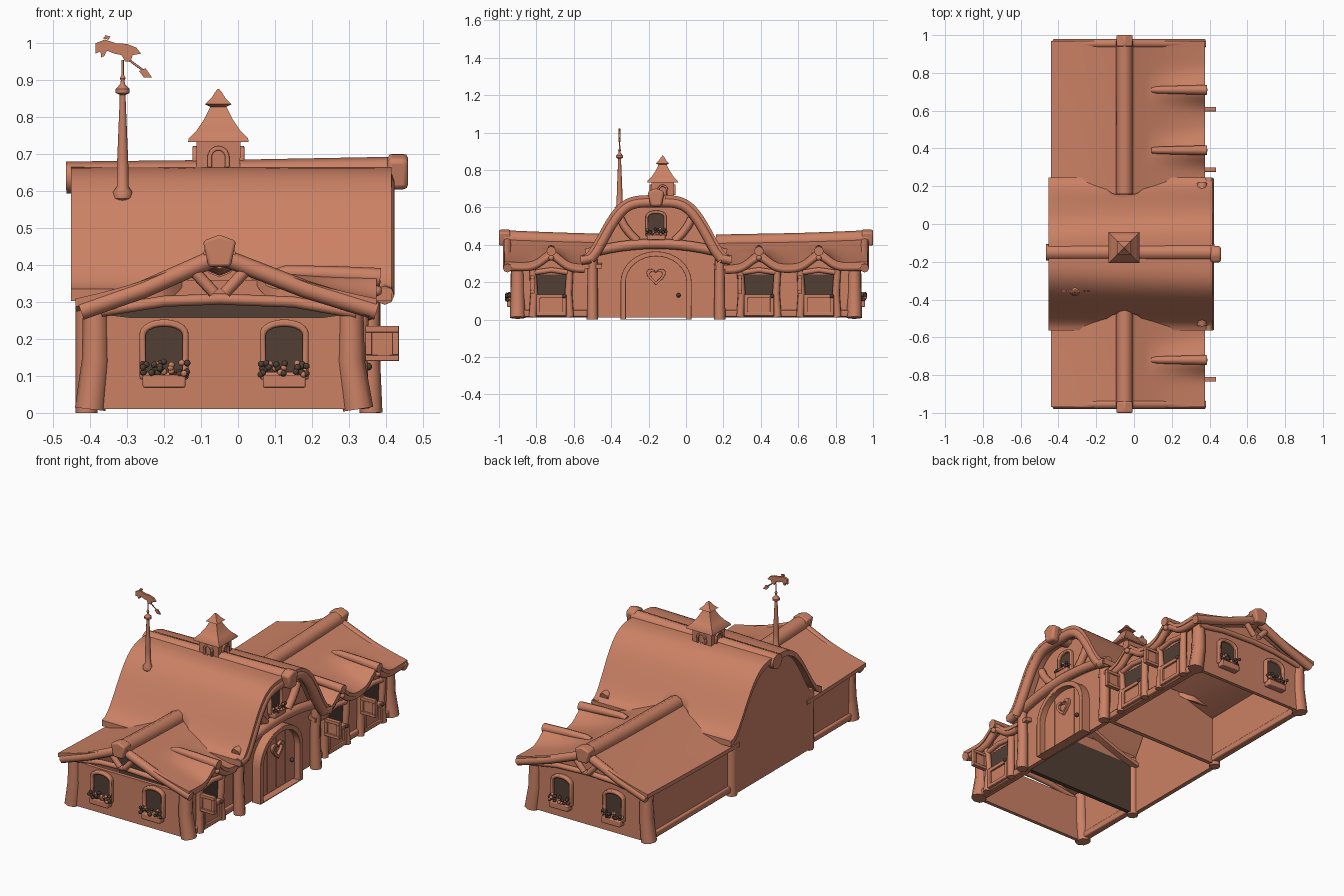
import bpy, bmesh, math, random
from mathutils import Vector

random.seed(4)
if "Cube" in bpy.data.objects:
    bpy.data.objects.remove(bpy.data.objects["Cube"])


def material(name, rgb):
    m = bpy.data.materials.new(name)
    m.use_nodes = True
    m.diffuse_color = (*rgb, 1)
    m.node_tree.nodes["Principled BSDF"].inputs["Base Color"].default_value = (*rgb, 1)
    return m


CLAY = material("terracotta", (0.60, 0.22, 0.13))
DARK = material("dark_opening", (0.085, 0.05, 0.035))


def activate(ob):
    bpy.ops.object.select_all(action="DESELECT")
    ob.select_set(True)
    bpy.context.view_layer.objects.active = ob


def finish(name, bm, mat=CLAY, bevel=0, angle=40):
    bmesh.ops.recalc_face_normals(bm, faces=bm.faces)
    me = bpy.data.meshes.new(name)
    bm.to_mesh(me)
    bm.free()
    me.materials.append(mat)
    ob = bpy.data.objects.new(name, me)
    bpy.context.collection.objects.link(ob)
    if bevel:
        b = ob.modifiers.new("soft_edges", "BEVEL")
        b.width, b.segments = bevel, 2
    activate(ob)
    bpy.ops.object.shade_smooth_by_angle(angle=math.radians(angle))


def to_world(axis, u, d, z):
    return (d, u, z) if axis == "x" else (u, d, z)


def prism(name, pts, axis, d0, d1, mat=CLAY, bevel=0):
    bm = bmesh.new()
    a, b = [[bm.verts.new(to_world(axis, u, d, z)) for u, z in pts] for d in (d0, d1)]
    bm.faces.new(a)
    bm.faces.new(b)
    for i in range(len(pts)):
        j = (i + 1) % len(pts)
        bm.faces.new((a[i], a[j], b[j], b[i]))
    finish(name, bm, mat, bevel)


def ring(name, outer, inner, axis, d0, d1, bevel=0.006):
    bm = bmesh.new()
    loops = [[bm.verts.new(to_world(axis, u, d, z)) for u, z in pts]
             for pts, d in ((outer, d0), (outer, d1), (inner, d1), (inner, d0))]
    n = len(outer)
    for k in range(4):
        p, q = loops[k], loops[(k + 1) % 4]
        for i in range(n):
            j = (i + 1) % n
            bm.faces.new((p[i], p[j], q[j], q[i]))
    finish(name, bm, CLAY, bevel)


def box(name, lo, hi, mat=CLAY, bevel=0.006):
    pts = [(lo[0], lo[2]), (hi[0], lo[2]), (hi[0], hi[2]), (lo[0], hi[2])]
    prism(name, pts, "y", lo[1], hi[1], mat, bevel)


def tube(name, pts, r, ends=(1, 1)):
    cu = bpy.data.curves.new(name, "CURVE")
    cu.dimensions, cu.bevel_depth, cu.bevel_resolution, cu.use_fill_caps = "3D", r, 2, True
    sp = cu.splines.new("POLY")
    sp.points.add(len(pts) - 1)
    for i, (p, co) in enumerate(zip(sp.points, pts)):
        p.co = (*co, 1)
        p.radius = ends[0] + (ends[1] - ends[0]) * i / (len(pts) - 1)
    cu.materials.append(CLAY)
    ob = bpy.data.objects.new(name, cu)
    bpy.context.collection.objects.link(ob)
    activate(ob)
    bpy.ops.object.convert(target="MESH")
    bpy.ops.object.shade_smooth_by_angle(angle=math.radians(50))


def turned(name, profile, x, y, sides, turn=0.0):
    bm = bmesh.new()
    rows = [[bm.verts.new((x + r * math.cos(turn + math.tau * i / sides),
                           y + r * math.sin(turn + math.tau * i / sides), z))
             for i in range(sides)] for r, z in profile]
    for p, q in zip(rows, rows[1:]):
        for i in range(sides):
            j = (i + 1) % sides
            bm.faces.new((p[i], p[j], q[j], q[i]))
    bm.faces.new(rows[0])
    bm.faces.new(rows[-1])
    finish(name, bm)


def balls(name, centres, r, mat=CLAY):
    bm = bmesh.new()
    for c in centres:
        s = bmesh.ops.create_icosphere(bm, subdivisions=2, radius=r)
        bmesh.ops.translate(bm, verts=s["verts"], vec=c)
    finish(name, bm, mat)


def sheet(name, f, nu, nv, thick):
    bm = bmesh.new()
    g = [[bm.verts.new(f(i / nu, j / nv)) for j in range(nv + 1)] for i in range(nu + 1)]
    under = [[bm.verts.new(v.co - Vector((0, 0, thick))) for v in row] for row in g]
    for i in range(nu):
        for j in range(nv):
            for s in (g, under):
                bm.faces.new((s[i][j], s[i + 1][j], s[i + 1][j + 1], s[i][j + 1]))
    rim = [(i, 0) for i in range(nu)] + [(nu, j) for j in range(nv)]
    rim += [(i, nv) for i in range(nu, 0, -1)] + [(0, j) for j in range(nv, 0, -1)]
    for (a, b), (c, d) in zip(rim, rim[1:] + rim[:1]):
        bm.faces.new((g[a][b], g[c][d], under[c][d], under[a][b]))
    finish(name, bm)


def arch(u, hw, z0, spring, h, n=10):
    arc = [(u - hw * math.cos(math.pi * i / n), spring + h * math.sin(math.pi * i / n))
           for i in range(n + 1)]
    return [(u - hw, z0)] + arc + [(u + hw, z0)]


def window(name, u, z, axis, d, s, k=1.0):
    """Arched frame, dark opening, planter and blossoms on an outer face at depth d."""
    outer = arch(u, .066 * k, z, z + .125 * k, .038 * k)
    inner = arch(u, .05 * k, z + .02 * k, z + .12 * k, .024 * k)
    ring(name + "_frame", outer, inner, axis, d - s * .005, d + s * .022)
    prism(name + "_opening", inner, axis, d, d + s * .006, DARK)
    w, t = .058 * k, z - .022 * k
    prism(name + "_planter", [(u - w, t), (u + w, t), (u + w, t + .035 * k), (u - w, t + .035 * k)],
          axis, d, d + s * .042, CLAY, .005)
    for part, count, r, mat in (("_leaves", 20, .009, DARK), ("_flowers", 7, .009, CLAY)):
        balls(name + part, [to_world(axis, u + random.uniform(-1.1, 1.1) * w, d + s * random.uniform(.025, .045),
              t + k * random.uniform(.036, .07)) for _ in range(count)], r * k, mat)


YC, RX = -.16, -.05
DOORS = (-.72, .39, .71)


# Central bell roof, rounder towards the front, with eaves lifting over the wing ridges
def hall_z(d, x=.4):
    power = 1.6 + .35 * (x + .45) / .85
    return .335 + .165 * (1 + math.cos(math.pi * min(abs(d) / .405, 1) ** power))


def hall_roof(u, v):
    x = -.452 + .867 * u
    half = .405 - .09 * math.exp(-((x - RX) / .12) ** 4)
    d = (2 * v - 1) * half
    return (x, YC + d, hall_z(d, x))


sheet("hall_roof", hall_roof, 44, 36, .032)
tube("hall_ridge_log", [(-.465, YC + .01, .637), (0, YC + .01, .642), (.425, YC + .01, .65)], .043)
span = [-.375 + .75 * i / 24 for i in range(25)]
beam = []
for d in span:
    slope = (hall_z(d + .005) - hall_z(d - .005)) / .01
    n = .034 / math.hypot(1, slope)
    beam.append((.397, YC + d + slope * n, hall_z(d) - n - .004))
tube("hall_arch_beam", beam, .027)
for s in (-1, 1):
    tube("hall_beam_end", [(.397, YC + s * .35, .328), (.397, YC + s * .4, .318)], .026)

# Hall walls
for name, x0, x1 in (("hall_front_wall", .31, .335), ("hall_back_wall", -.435, -.41)):
    outline = [(YC + d * .92, hall_z(d, x0) - .03) for d in span]
    prism(name, [(YC - .34, .01)] + outline + [(YC + .34, .01)], "x", x0, x1)
for side, y, mat in (("south", YC - .34, DARK), ("north", YC + .34, CLAY)):
    box("hall_wall_" + side, (-.41, y - .012, .01), (.31, y + .012, .30), mat, 0)
    box("hall_wall_plate_" + side, (-.41, y - .012, .30), (.31, y + .012, .36), bevel=0)
    tube("hall_front_post_" + side, [(.36, y, 0), (.355, y, .18), (.36, y, .36)], .028, (1.1, .9))
    tube("hall_back_post_" + side, [(-.41, y, 0), (-.41, y, .34)], .03)

# Hall front: tie beam, braces, keystone, round-topped window and big door
tube("hall_tie_beam", [(.36, YC + d, .405 - .38 * d * d) for d in span[::2]], .027)
for s in (-1, 1):
    tube("hall_brace", [(.35, YC + s * u, z) for u, z in ((.10, .42), (.14, .46), (.17, .50), (.19, .54))], .022)
prism("hall_keystone", [(YC - .03, .605), (YC + .03, .605), (YC + .045, .685), (YC, .703), (YC - .045, .685)],
      "x", .405, .46, CLAY, .012)
window("hall_window", YC, .445, "x", .335, 1, .85)
ring("big_door_frame", arch(YC, .19, 0, .20, .165, 16), arch(YC, .162, .004, .20, .138, 16), "x", .33, .385)
prism("big_door", arch(YC, .165, .01, .20, .14, 16), "x", .32, .35)
for i in (-1, 0, 1):
    box("door_plank_seam", (.345, YC + i * .08 - .002, .02), (.353, YC + i * .08 + .002, .31), bevel=0)


def heart(k):
    a = [math.tau * i / 24 for i in range(24)]
    return [(YC + k * math.sin(t) ** 3, .235 + k * (.8 * math.cos(t) - .32 * math.cos(2 * t) - .12 * math.cos(3 * t)))
            for t in a]


ring("door_heart", heart(.052), heart(.033), "x", .345, .366, .003)
balls("door_knob", [(.365, -.04, .13)], .012, DARK)


# Wing roofs: sagging gable planes with swellings over the stable doors
def wing_z(x, y):
    s = abs(x - RX) / (.425 if x > RX else .39)
    z = .425 + .02 * abs(y) ** 2 - .135 * s - .014 * math.sin(math.pi * min(s, 1))
    if x > RX:
        lift = sum(math.exp(-((y - c) / .07) ** 2) for c in DOORS)
        z += .07 * lift * max(0, (s - .3) / .7)
    return z


for side, y0, y1 in (("south", -.97, -.45), ("north", .15, .97)):
    def wing_roof(u, v):
        x, y = -.44 + .815 * u, y0 + (y1 - y0) * v
        return (x, y, wing_z(x, y))
    sheet("wing_roof_" + side, wing_roof, 44, 48, .022)
    e = -1 if side == "south" else 1
    tube("wing_ridge_" + side, [(RX, e * y, .41 + .025 * y * y) for y in (.16 if e > 0 else .45, .6, .8, .97)], .044)
    path = [y0 + (y1 - y0) * i / 40 for i in range(41)]
    tube("wing_eave_beam_" + side, [(.352, y, wing_z(.352, y) - .032) for y in path if not -.53 < y < .21], .02)

    # Gable end: posts, rafters, tie, braces, keystone and windows
    y, g = e * .9, e * .955
    for px, foot in ((-.385, -.40), (.305, .325)):
        tube("corner_post_" + side, [(foot, y, .01), (px, y, .14), (px, y, .29)], .036, (1.15, .95))
    for ex in (-.425, .375):
        tube("gable_rafter_" + side, [(ex, g, .275), (ex * .55 + RX * .45, g, .334), (RX, g, .425)], .024)
    tube("gable_tie_" + side, [(-.37, g - e * .03, .275), (-.2, g - e * .03, .302), (RX, g - e * .03, .308),
                               (.15, g - e * .03, .30), (.32, g - e * .03, .27)], .015)
    for s in (-1, 1):
        tube("gable_brace_" + side, [(RX + s * .015, g, .325), (RX + s * .075, g, .39)], .016)
    prism("gable_keystone_" + side, [(RX - .03, .395), (RX + .03, .395), (RX + .045, .465), (RX, .482),
          (RX - .045, .465)], "y", e * .94, e * 1.0, CLAY, .008)
    lower = [(.31, .01), (.31, .27), (.23, .258), (-.29, .258), (-.39, .27), (-.39, .01)]
    full = [(.31, .01), (.31, .27), (RX, .40), (-.39, .27), (-.39, .01)]
    prism("end_wall_" + side, lower if e < 0 else full, "y", e * .895, e * .915)
    for wx in (-.2, .125):
        window("end_window_" + side, wx, .09, "y", e * .915, e)

    # Long walls and sill beams
    w0, w1 = (-.9, -.5) if e < 0 else (.18, .9)
    box("back_wall_" + side, (-.405, w0, .03), (-.385, w1, .285), bevel=0)
    box("back_sill_" + side, (-.42, w0, .02), (-.38, w1, .055))
    box("front_wall_" + side, (.295, w0, .01), (.318, w1, .275), bevel=0)
    box("front_sill_" + side, (.30, w0, .015), (.335, w1, .05))

# Stable doors with open upper shutters
for c in DOORS:
    box("stable_opening", (.316, c - .085, .12), (.324, c + .085, .245), DARK, 0)
    prism("stable_gable", [(c - .1, .24), (c + .1, .24), (c + .055, .31), (c, .33), (c - .055, .31)], "x", .30, .325)
    box("stable_half_door", (.315, c - .08, .02), (.338, c + .08, .135))
    ring("half_door_trim", [(c - .08, .02), (c + .08, .02), (c + .08, .135), (c - .08, .135)],
         [(c - .06, .04), (c + .06, .04), (c + .06, .115), (c - .06, .115)], "x", .33, .35, .003)
    for s in (-1, 1):
        tube("stable_jamb", [(.335, c + s * .1, .012), (.33, c + s * .092, .14), (.335, c + s * .1, .27)], .019, (1.15, 1))
    tube("stable_lintel", [(.335, c - .1, .25), (.335, c, .265), (.335, c + .1, .25)], .014)
    tube("dormer_log", [(.095, c, .372), (.13, c, .38), (.25, c, .375), (.385, c, .366)], .026, (.6, 1))
    balls("dormer_lamp", [(.375, c, .33)], .015)
    balls("door_latch", [(.352, c + .07, .125)], .011, DARK)
    h = c - .1
    box("open_shutter", (.345, h - .006, .14), (.435, h + .004, .235), bevel=0)
    for lo, hi in (((.345, .14), (.435, .157)), ((.345, .218), (.435, .235)),
                   ((.345, .157), (.362, .218)), ((.418, .157), (.435, .218))):
        box("shutter_trim", (lo[0], h - .014, lo[1]), (hi[0], h + .01, hi[1]), bevel=.002)

# Cupola
CX, CY, R2, Q = -.053, -.125, math.sqrt(2), math.pi / 4
turned("cupola_body", [(.058 * R2, .63), (.06 * R2, .74)], CX, CY, 4, Q)
turned("cupola_roof", [(r * R2, z) for r, z in ((.082, .733), (.08, .743), (.058, .765), (.038, .795), (.022, .828),
       (.036, .835), (.018, .853), (.009, .868), (.002, .876))], CX, CY, 4, Q)
for s in (-1, 1):
    for axis, u, d in (("y", CX, CY), ("x", CY, CX)):
        ring("cupola_arch", arch(u, .03, .665, .69, .032), arch(u, .018, .665, .69, .02), axis,
             d + s * .055, d + s * .07, .003)

# Weather vane with a leaping animal and arrow
VX, VY = -.312, -.355
turned("vane_pole", [(.014, .57), (.025, .58), (.026, .598), (.016, .612), (.015, .68), (.008, .85), (.008, .86),
       (.019, .866), (.019, .876), (.006, .89), (.005, .90), (.008, .905), (.003, .915), (.003, .955)], VX, VY, 12)
body = [(-.385, .972), (-.372, .978), (-.37, .962), (-.362, .965), (-.355, .98), (-.335, .972), (-.315, .968), (-.305, .95),
        (-.29, .952), (-.285, .968), (-.262, .972), (-.275, .988), (-.30, .998), (-.33, 1.0), (-.36, 1.01), (-.385, 1.0)]
prism("vane_animal", body, "y", VY - .006, VY + .006)
prism("vane_mane", [(-.365, 1.013), (-.35, 1.01), (-.345, 1.018), (-.358, 1.022)], "y", VY - .005, VY + .005)
tube("vane_arrow_shaft", [(-.295, VY, .955), (-.245, VY, .918)], .003)
prism("vane_arrow_head", [(-.268, .925), (-.25, .932), (-.233, .908), (-.255, .908)], "y", VY - .004, VY + .004)
